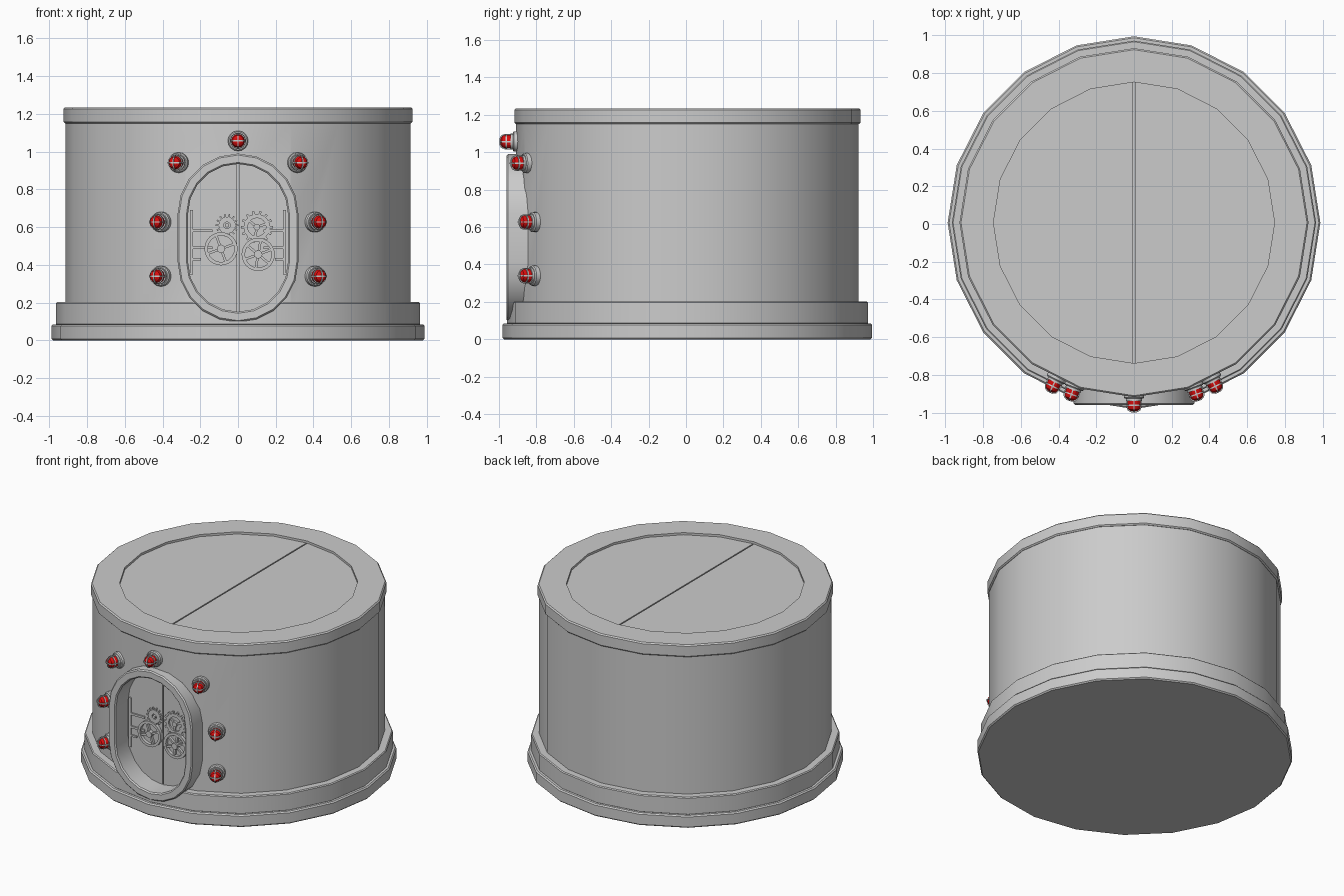
import bpy, bmesh
from math import sin, cos, pi, sqrt, radians
from mathutils import Matrix, Vector

if "Cube" in bpy.data.objects:
    bpy.data.objects.remove(bpy.data.objects["Cube"], do_unlink=True)

CY = 0.007            # drum axis offset in y
DOOR_Z, DOOR_H = 0.543, 0.127
DOOR_Y = -0.82


def material(name, rgb):
    m = bpy.data.materials.new(name)
    m.use_nodes = True
    m.diffuse_color = (*rgb, 1)
    m.node_tree.nodes["Principled BSDF"].inputs["Base Color"].default_value = (*rgb, 1)
    return m


GREY = material("grey metal", (0.6, 0.6, 0.6))
RED = material("red glass", (0.7, 0.004, 0.004))


def loft(bm, rings, closed=False, mat=0):
    """Skin a stack of equal rings; closed joins last to first, else the ends are capped."""
    vs = [[bm.verts.new(p) for p in ring] for ring in rings]
    n = len(vs[0])
    pairs = list(zip(vs, vs[1:])) + ([(vs[-1], vs[0])] if closed else [])
    faces = [bm.faces.new((a[i], a[(i + 1) % n], b[(i + 1) % n], b[i]))
             for a, b in pairs for i in range(n)]
    if not closed:
        faces += [bm.faces.new(vs[0]), bm.faces.new(vs[-1])]
    for f in faces:
        f.material_index = mat


def circle(r, z, n=20, cy=0.0):
    return [(r * cos(2 * pi * i / n), cy + r * sin(2 * pi * i / n), z) for i in range(n)]


def lathe(bm, profile, n=20, cy=0.0, closed=False, mat=0):
    loft(bm, [circle(r, z, n, cy) for r, z in profile], closed, mat)


def box(bm, size, matrix):
    bmesh.ops.create_cube(bm, size=1, matrix=matrix @ Matrix.Diagonal((*size, 1)))


def smooth(ob):
    bpy.ops.object.select_all(action='DESELECT')
    ob.select_set(True)
    bpy.context.view_layer.objects.active = ob
    bpy.ops.object.shade_smooth_by_angle(angle=radians(30))


def finish(name, bm, matrix=None, shade=True):
    bmesh.ops.recalc_face_normals(bm, faces=bm.faces)
    me = bpy.data.meshes.new(name)
    bm.to_mesh(me)
    bm.free()
    me.materials.append(GREY)
    me.materials.append(RED)
    ob = bpy.data.objects.new(name, me)
    bpy.context.collection.objects.link(ob)
    if matrix:
        ob.matrix_world = matrix
    if shade:
        smooth(ob)
    return ob


def half_arch(r, gap=0.0, side=1):
    """Half of the upright rounded door outline, as (x, z) from bottom to top."""
    pts = []
    for k in range(12):
        a = -pi / 2 + pi / 10 * (k if k < 6 else k - 1)
        pts.append((side * max(gap, r * cos(a)), DOOR_Z + r * sin(a) + (-DOOR_H if k < 6 else DOOR_H)))
    return pts


def arch(r, y):
    outline = half_arch(r) + half_arch(r, side=-1)[-2:0:-1]
    return [(x, y, z) for x, z in outline]


# Drum: base, step and wall, with the doorway cut out
bm = bmesh.new()
loft(bm, [arch(0.285, -1.2), arch(0.285, -0.8)])
cutter = finish("doorway_cutter", bm, shade=False)
cutter.hide_render = True


def drum(name, r, z0, z1, bevel, cut):
    bm = bmesh.new()
    lathe(bm, [(r - bevel, z0), (r, z0 + bevel), (r, z1 - bevel), (r - bevel, z1)], cy=CY)
    ob = finish(name, bm, shade=False)
    if cut:
        mod = ob.modifiers.new("doorway", 'BOOLEAN')
        mod.operation, mod.object, mod.solver = 'DIFFERENCE', cutter, 'EXACT'
        bpy.context.view_layer.objects.active = ob
        bpy.ops.object.modifier_apply(modifier=mod.name)
    smooth(ob)


drum("base", 0.988, 0.0, 0.085, 0.008, False)
drum("base_step", 0.965, 0.08, 0.202, 0.006, True)
drum("wall", 0.915, 0.1, 1.16, 0.005, True)
bpy.data.objects.remove(cutter, do_unlink=True)

# Top rim and the two lid halves
bm = bmesh.new()
lathe(bm, [(0.745, 1.15), (0.917, 1.15), (0.925, 1.158), (0.925, 1.227),
           (0.917, 1.235), (0.745, 1.235)], cy=CY, closed=True)
finish("top_rim", bm)
for side, label in ((1, "left"), (-1, "right")):
    half = [(side * max(0.004, 0.745 * cos(a)), CY + 0.745 * sin(a))
            for a in (pi * (k / 10 - 0.5) for k in range(11))]
    bm = bmesh.new()
    loft(bm, [[(x, y, z) for x, y in half] for z in (1.14, 1.22)])
    finish("lid_" + label, bm)

    # Door leaf
    bm = bmesh.new()
    loft(bm, [[(x, y, z) for x, z in half_arch(0.275, 0.004, side)] for y in (-0.795, DOOR_Y)])
    finish("door_" + label, bm)

    # Raised bars on the leaf
    bm = bmesh.new()
    for x, z, w, h in ((0.246, 0.52, 0.016, 0.34), (0.19, 0.58, 0.11, 0.014),
                       (0.19, 0.49, 0.11, 0.014), (0.22, 0.43, 0.05, 0.012)):
        box(bm, (w, 0.02, h), Matrix.Translation((side * x, DOOR_Y, z)))
    finish("door_bars_" + label, bm)

# Door frame
bm = bmesh.new()
loft(bm, [arch(r, y) for r, y in ((0.32, -0.8), (0.32, -0.952), (0.312, -0.96),
                                  (0.273, -0.96), (0.265, -0.952), (0.265, -0.8))], closed=True)
finish("door_frame", bm)


# Gears on the door, made lying flat and stood up against it
def gear(name, x, z, r, rim, teeth, spokes, lift):
    bm = bmesh.new()
    lathe(bm, [(r - rim, 0), (r, 0), (r, lift), (r - rim, lift)], 24, closed=True)
    lathe(bm, [(r * 0.25, 0), (r * 0.25, lift + 0.006)], 12)
    for i in range(teeth):
        box(bm, (0.02, 0.4 * 2 * pi * r / teeth, lift),
            Matrix.Rotation(2 * pi * i / teeth, 4, 'Z') @ Matrix.Translation((r + 0.005, 0, lift / 2)))
    for i in range(spokes):
        box(bm, (r * 0.8, 0.013, lift * 0.8),
            Matrix.Rotation(2 * pi * i / spokes + 0.35, 4, 'Z') @ Matrix.Translation((r * 0.5, 0, lift * 0.4)))
    finish(name, bm, Matrix.Translation((x, DOOR_Y, z)) @ Matrix.Rotation(pi / 2, 4, 'X'))


gear("small_gear", -0.058, 0.61, 0.045, 0.028, 14, 0, 0.012)
gear("large_gear", 0.1, 0.6, 0.07, 0.022, 14, 3, 0.012)
gear("left_wheel", -0.09, 0.485, 0.088, 0.018, 0, 4, 0.022)
gear("right_wheel", 0.107, 0.455, 0.088, 0.018, 0, 6, 0.022)


# Caged red lamps around the door
def lamp(name, x, z):
    bm = bmesh.new()
    lathe(bm, [(0.054, -0.03), (0.054, 0.022), (0.048, 0.028)], 16)
    lathe(bm, [(0.043, 0.02), (0.043, 0.04)], 16)
    lathe(bm, [(0.036, 0.035), (0.036, 0.07), (0.03, 0.085), (0.016, 0.094)], 12, mat=1)
    lathe(bm, [(0.035, 0.06), (0.041, 0.06), (0.041, 0.067), (0.035, 0.067)], 16, closed=True)
    side = [(0.041, 0.03), (0.041, 0.072), (0.033, 0.091), (0.016, 0.1)]
    path = side + [(-r, h) for r, h in reversed(side)]
    w = 0.0035
    for turn in (0, pi / 2):
        rot = Matrix.Rotation(turn, 3, 'Z')
        rings = []
        for r, h in path:
            ri, hi = r * 0.83, h - 0.006
            rings.append([rot @ Vector(p) for p in ((r, -w, h), (r, w, h), (ri, w, hi), (ri, -w, hi))])
        loft(bm, rings)
    axis = Vector((x, -sqrt(0.905 ** 2 - x * x), 0))
    place = Matrix.Translation(axis + Vector((0, CY, z)))
    finish(name, bm, place @ axis.to_track_quat('Z', 'Y').to_matrix().to_4x4())


lamp("lamp_top", 0, 1.057)
for side, label in ((1, "left"), (-1, "right")):
    for part, x, z in (("upper", 0.31, 0.942), ("middle", 0.403, 0.627), ("lower", 0.403, 0.34)):
        lamp(f"lamp_{part}_{label}", side * x, z)
